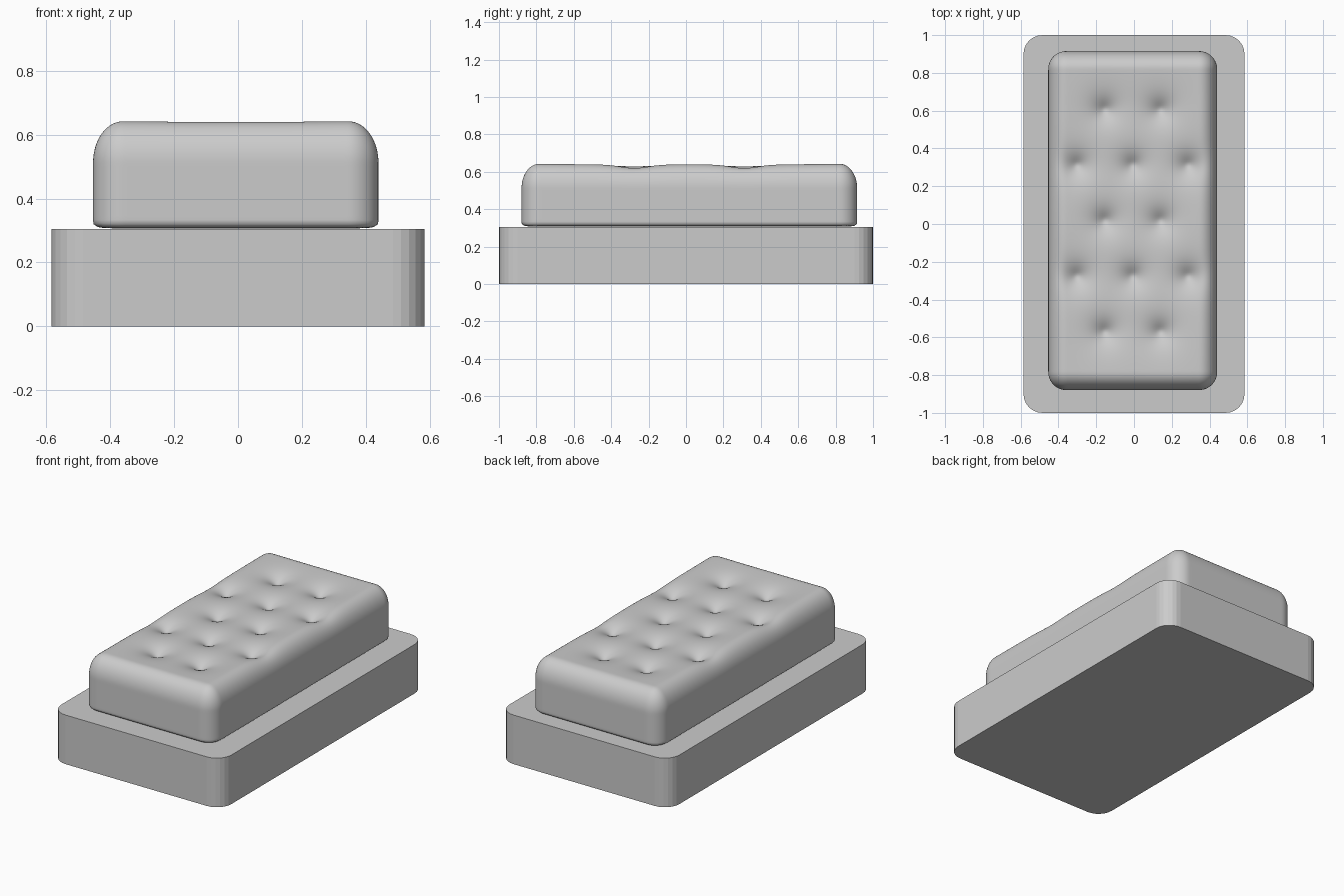
import bpy, bmesh, math
from mathutils import Vector

if "Cube" in bpy.data.objects:
    bpy.data.objects.remove(bpy.data.objects["Cube"])


def add_object(name, bm):
    mesh = bpy.data.meshes.new(name)
    bm.to_mesh(mesh)
    bm.free()
    ob = bpy.data.objects.new(name, mesh)
    bpy.context.collection.objects.link(ob)
    return ob


def box(lo, hi):
    bm = bmesh.new()
    bmesh.ops.create_cube(bm, size=1)
    for v in bm.verts:
        v.co = Vector([lo[i] if v.co[i] < 0 else hi[i] for i in range(3)])
    return bm


# Plinth: box with rounded vertical corners
bm = box((-0.585, -1, 0), (0.585, 1, 0.305))
upright = [e for e in bm.edges if abs(e.verts[0].co.z - e.verts[1].co.z) > 0.1]
bmesh.ops.bevel(bm, geom=upright, offset=0.1, segments=6, profile=0.5, affect='EDGES')
add_object("plinth", bm)

# Cushion: dense box, sliced along every axis
CX, CY = -0.007, 0.018
lo = Vector((CX - 0.447, CY - 0.897, 0.307))
hi = Vector((CX + 0.447, CY + 0.897, 0.643))
bm = box(lo, hi)
for axis, count in enumerate((72, 144, 26)):
    normal = Vector([float(i == axis) for i in range(3)])
    for k in range(1, count):
        co = lo + (hi - lo) * (k / count)
        bmesh.ops.bisect_plane(bm, geom=bm.verts[:] + bm.edges[:] + bm.faces[:],
                               plane_co=co, plane_no=normal, dist=1e-6)

# Button positions in staggered rows
STEP = 0.294
buttons = []
for row in range(-2, 3):
    cols = (-1, 0, 1) if row % 2 else (-0.5, 0.5)
    buttons += [(CX + c * STEP, CY + row * STEP) for c in cols]

# Round the box, then press in the buttons
R, R_TOP, R_BOTTOM = 0.095, 0.13, 0.025
for v in bm.verts:
    p = v.co.copy()
    q = Vector((min(max(p.x, lo.x + R), hi.x - R),
                min(max(p.y, lo.y + R), hi.y - R),
                min(max(p.z, lo.z + R_BOTTOM), hi.z - R_TOP)))
    rz = R_TOP if p.z > q.z else R_BOTTOM
    d = p - q
    d = Vector((d.x / R, d.y / R, d.z / rz))
    if d.length > 1e-6:
        d.normalize()
        if d.z < 0:  # tighter lower edge
            flat = math.hypot(d.x, d.y)
            k = (flat ** 4 + d.z ** 4) ** -0.25
            d *= k
        p = q + Vector((d.x * R, d.y * R, d.z * rz))
    t = (p.z - lo.z) / (hi.z - lo.z)
    weight = min(max((t - 0.3) / 0.7, 0), 1) ** 2
    drop = sum(0.08 * math.exp(-math.sqrt((p.x - x) ** 2 + (p.y - y) ** 2 + 0.0004) / 0.06)
               for x, y in buttons)
    p.z -= drop * weight
    v.co = p
bmesh.ops.recalc_face_normals(bm, faces=bm.faces[:])
for f in bm.faces:
    f.smooth = True
add_object("tufted_cushion", bm)
